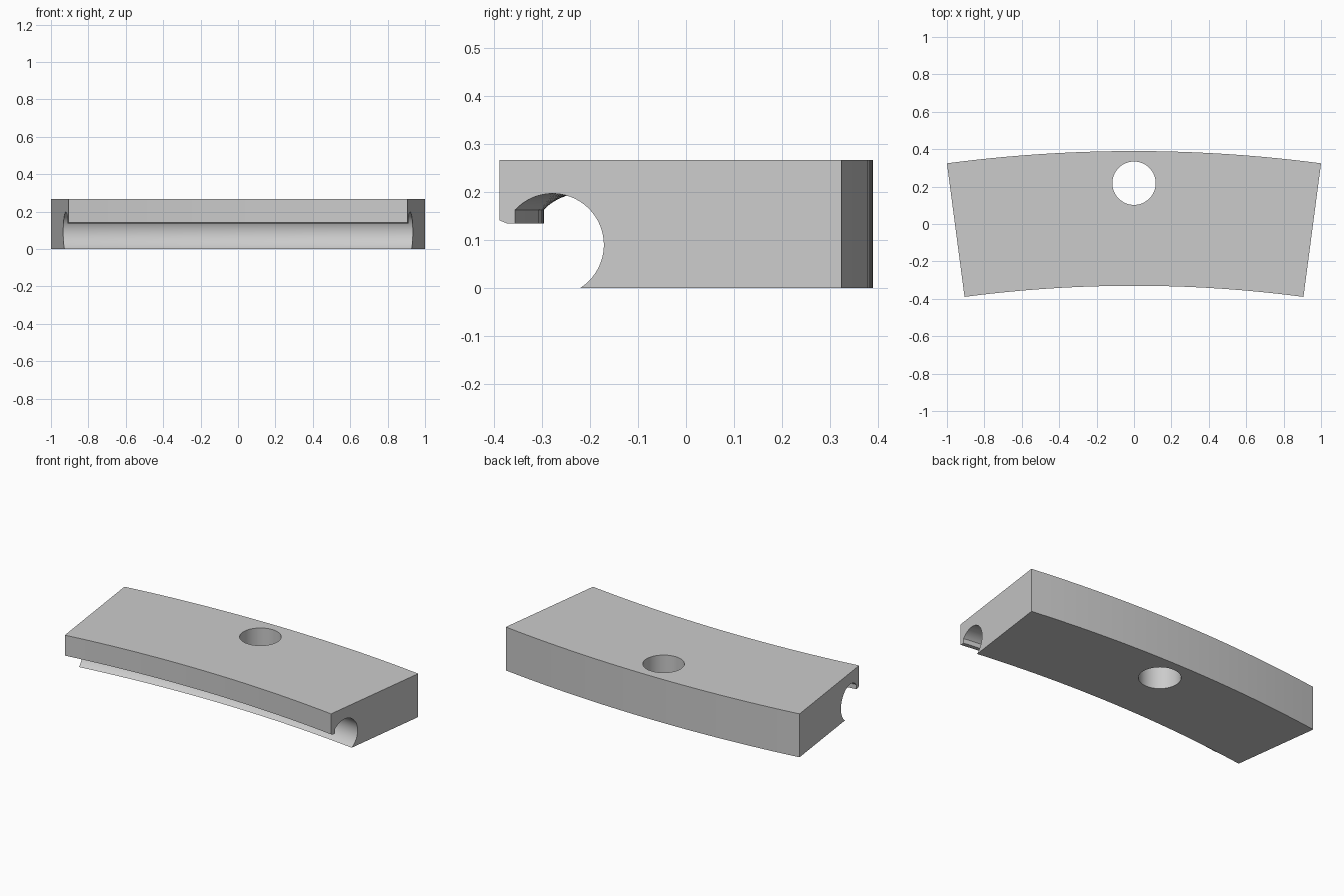
import bpy, bmesh, math

if "Cube" in bpy.data.objects:
    bpy.data.objects.remove(bpy.data.objects["Cube"])

HALF = math.radians(7.5)        # half of the swept angle
R_OUT = 1 / math.sin(HALF)      # outer radius gives x = +-1
YC = 0.39 - R_OUT               # centre of the ring
SEGS = 24

grey = bpy.data.materials.new("light grey")
grey.diffuse_color = (0.6, 0.6, 0.6, 1)
grey.use_nodes = True
grey.node_tree.nodes["Principled BSDF"].inputs["Base Color"].default_value = grey.diffuse_color

# Cross-section as seen on the end face (y, z), with the round groove and lip
cy, cz, gr = -0.279, 0.09, 0.107
a0 = math.asin(-cz / gr)
a1 = math.acos((-0.357 - cy) / gr)
profile = [(0.324, 0), (0.324, 0.267), (-0.39, 0.267), (-0.39, 0.141),
           (-0.375, 0.135), (-0.357, 0.135)]
for i in range(33):
    a = a1 + (a0 - a1) * i / 32
    profile.append((cy + gr * math.cos(a), cz + gr * math.sin(a)))

# Sweep the section around the ring centre
bm = bmesh.new()
rings = []
for s in range(SEGS + 1):
    t = -HALF + 2 * HALF * s / SEGS
    ring = []
    for y, z in profile:
        r = R_OUT + (y - 0.324) / math.cos(HALF)
        ring.append(bm.verts.new((r * math.sin(t), YC + r * math.cos(t), z)))
    rings.append(ring)
n = len(profile)
for a, b in zip(rings, rings[1:]):
    for i in range(n):
        j = (i + 1) % n
        bm.faces.new((a[i], a[j], b[j], b[i]))
bm.faces.new(rings[0])
bm.faces.new(rings[-1])
bmesh.ops.recalc_face_normals(bm, faces=bm.faces)
mesh = bpy.data.meshes.new("curved_rail_segment")
bm.to_mesh(mesh)
bm.free()
rail = bpy.data.objects.new("curved_rail_segment", mesh)
bpy.context.collection.objects.link(rail)
mesh.materials.append(grey)

# Vertical through hole
bpy.ops.mesh.primitive_cylinder_add(vertices=64, radius=0.116, depth=1,
                                    location=(0, 0.218, 0.13))
cutter = bpy.context.object
cutter.name = "hole_cutter"
cutter.hide_render = True
cutter.data.materials.append(grey)
mod = rail.modifiers.new("hole", 'BOOLEAN')
mod.operation = 'DIFFERENCE'
mod.solver = 'EXACT'
mod.object = cutter

bpy.ops.object.select_all(action='DESELECT')
rail.select_set(True)
bpy.context.view_layer.objects.active = rail
bpy.ops.object.modifier_apply(modifier="hole")
bpy.data.objects.remove(cutter, do_unlink=True)
bpy.ops.object.shade_smooth_by_angle(angle=math.radians(15))
